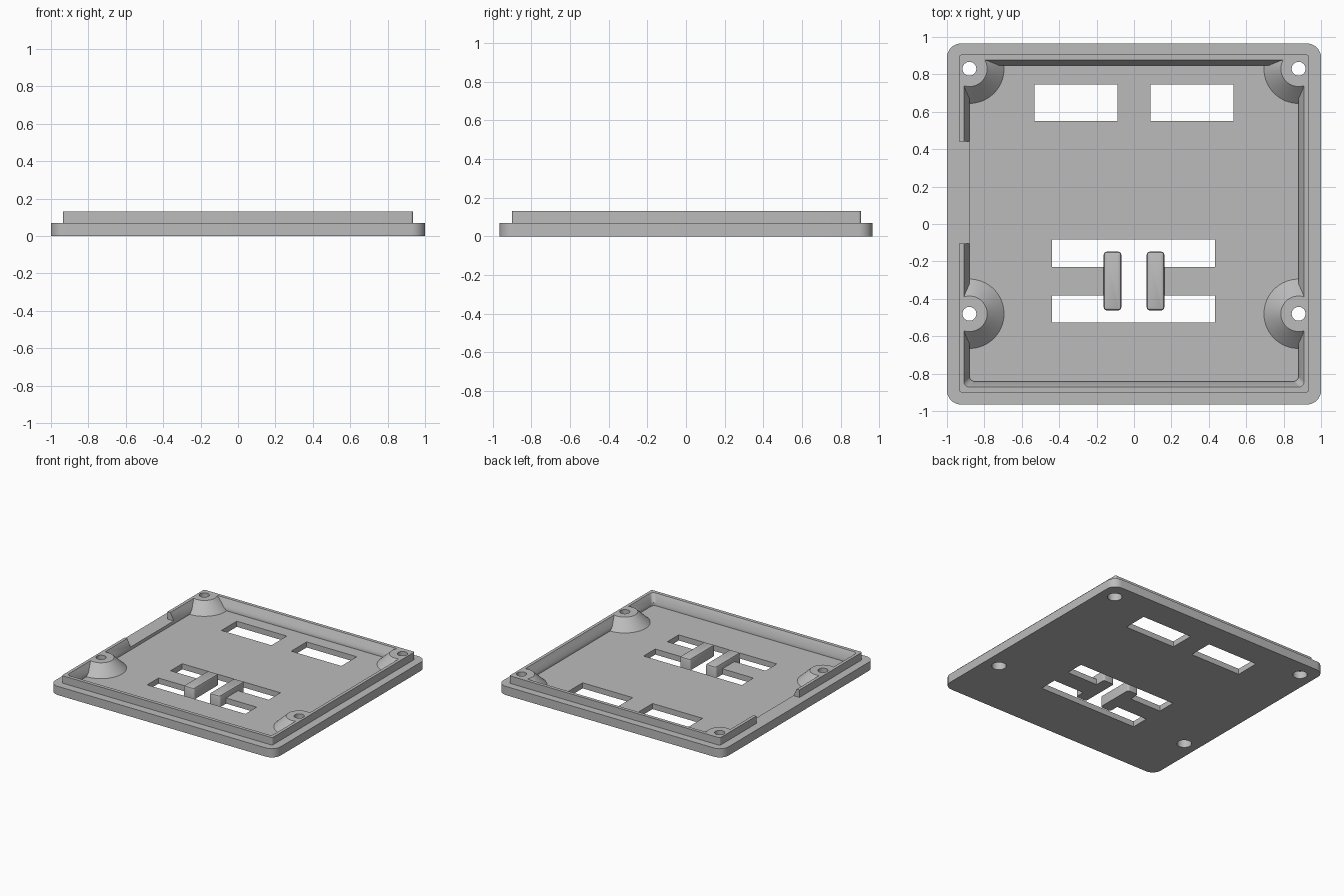
import bpy
import bmesh
import math

cube = bpy.data.objects.get("Cube")
if cube:
    bpy.data.objects.remove(cube, do_unlink=True)

grey = bpy.data.materials.new("plastic_grey")
grey.use_nodes = True
GREY = (0.5, 0.5, 0.5, 1)
grey.diffuse_color = GREY
grey.node_tree.nodes["Principled BSDF"].inputs["Base Color"].default_value = GREY

FLOOR, LEDGE, TOP = 0.045, 0.07, 0.13


def rounded_ring(z, x0, x1, y0, y1, r, steps=8):
    """Counter-clockwise rounded rectangle at height z."""
    corners = [(x1 - r, y1 - r), (x0 + r, y1 - r), (x0 + r, y0 + r), (x1 - r, y0 + r)]
    ring = []
    for k, (cx, cy) in enumerate(corners):
        for i in range(steps + 1):
            a = math.pi / 2 * (k + i / steps)
            ring.append((cx + r * math.cos(a), cy + r * math.sin(a), z))
    return ring


def circle_ring(z, x, y, r, n=64):
    return [(x + r * math.cos(2 * math.pi * i / n), y + r * math.sin(2 * math.pi * i / n), z)
            for i in range(n)]


def loft(name, rings):
    """Closed solid through matching rings, bottom to top."""
    bm = bmesh.new()
    loops = [[bm.verts.new(p) for p in ring] for ring in rings]
    n = len(loops[0])
    bm.faces.new(loops[0][::-1])
    bm.faces.new(loops[-1])
    for low, high in zip(loops, loops[1:]):
        for i in range(n):
            j = (i + 1) % n
            bm.faces.new((low[i], low[j], high[j], high[i]))
    mesh = bpy.data.meshes.new(name)
    bm.to_mesh(mesh)
    bm.free()
    mesh.materials.append(grey)
    obj = bpy.data.objects.new(name, mesh)
    bpy.context.collection.objects.link(obj)
    return obj


def block(name, x0, x1, y0, y1, z0, z1):
    return loft(name, [[(x0, y0, z), (x1, y0, z), (x1, y1, z), (x0, y1, z)] for z in (z0, z1)])


def activate(obj):
    bpy.ops.object.select_all(action='DESELECT')
    obj.select_set(True)
    bpy.context.view_layer.objects.active = obj


def cut(target, tool):
    """Subtract the tool and discard it."""
    mod = target.modifiers.new("cut", 'BOOLEAN')
    mod.operation = 'DIFFERENCE'
    mod.solver = 'EXACT'
    mod.object = tool
    activate(target)
    bpy.ops.object.modifier_apply(modifier=mod.name)
    bpy.data.objects.remove(tool, do_unlink=True)


# Base plate with the raised lip
lid = loft("cover_plate", [
    rounded_ring(0, -1, 1, -0.965, 0.965, 0.075),
    rounded_ring(LEDGE, -1, 1, -0.965, 0.965, 0.075),
    rounded_ring(LEDGE, -0.935, 0.935, -0.9, 0.905, 0.012),
    rounded_ring(TOP, -0.935, 0.935, -0.9, 0.905, 0.012),
])

# Hollow with sloped upper walls, leaving the conical screw bosses standing
cavity = loft("cavity_cutter", [
    rounded_ring(FLOOR, -0.88, 0.88, -0.842, 0.848, 0.03),
    rounded_ring(LEDGE, -0.88, 0.88, -0.842, 0.848, 0.03),
    rounded_ring(TOP, -0.91, 0.91, -0.872, 0.878, 0.03),
    rounded_ring(TOP + 0.02, -0.92, 0.92, -0.882, 0.888, 0.03),
])
screws = [(x, y) for x in (-0.88, 0.88) for y in (0.83, -0.48)]
for x, y in screws:
    cut(cavity, loft("boss_shape", [
        circle_ring(FLOOR - 0.01, x, y, 0.196),
        circle_ring(TOP, x, y, 0.095),
        circle_ring(TOP + 0.1, x, y, 0.095),
    ]))
cut(lid, cavity)

# Screw holes with wider recesses underneath
for x, y in screws:
    cut(lid, loft("screw_hole", [
        circle_ring(-0.05, x, y, 0.053, 32),
        circle_ring(0.06, x, y, 0.053, 32),
        circle_ring(0.06, x, y, 0.037, 32),
        circle_ring(0.2, x, y, 0.037, 32),
    ]))

# Cable notch in the right wall
cut(lid, block("notch", -0.96, -0.86, -0.105, 0.442, LEDGE, 0.2))

# Two windows near the back
for side in (-1, 1):
    x0, x1 = sorted((side * 0.088, side * 0.533))
    cut(lid, block("window", x0, x1, 0.55, 0.745, -0.1, 0.1))

# Slotted opening with a tongue on each side
opening = block("slot_opening", -0.438, 0.434, -0.527, -0.082, -0.1, 0.1)
for side in (-1, 1):
    x0, x1 = sorted((side * 0.11, side * 0.6))
    cut(opening, block("tongue_shape", x0, x1, -0.383, -0.23, -0.2, 0.2))
cut(lid, opening)

# Rounded clip bars on the tongue ends
parts = [lid]
for name, side in (("clip_bar_right", -1), ("clip_bar_left", 1)):
    x0, x1 = sorted((side * 0.068, side * 0.162))
    h = 0.09
    parts.append(loft(name, [
        rounded_ring(0, x0, x1, -0.462, -0.148, 0.016, 4),
        rounded_ring(h - 0.014, x0, x1, -0.462, -0.148, 0.016, 4),
        rounded_ring(h - 0.004, x0 + 0.004, x1 - 0.004, -0.458, -0.152, 0.012, 4),
        rounded_ring(h, x0 + 0.014, x1 - 0.014, -0.448, -0.162, 0.002, 4),
    ]))

for part in parts:
    activate(part)
    bpy.ops.object.shade_smooth_by_angle(angle=math.radians(30))
